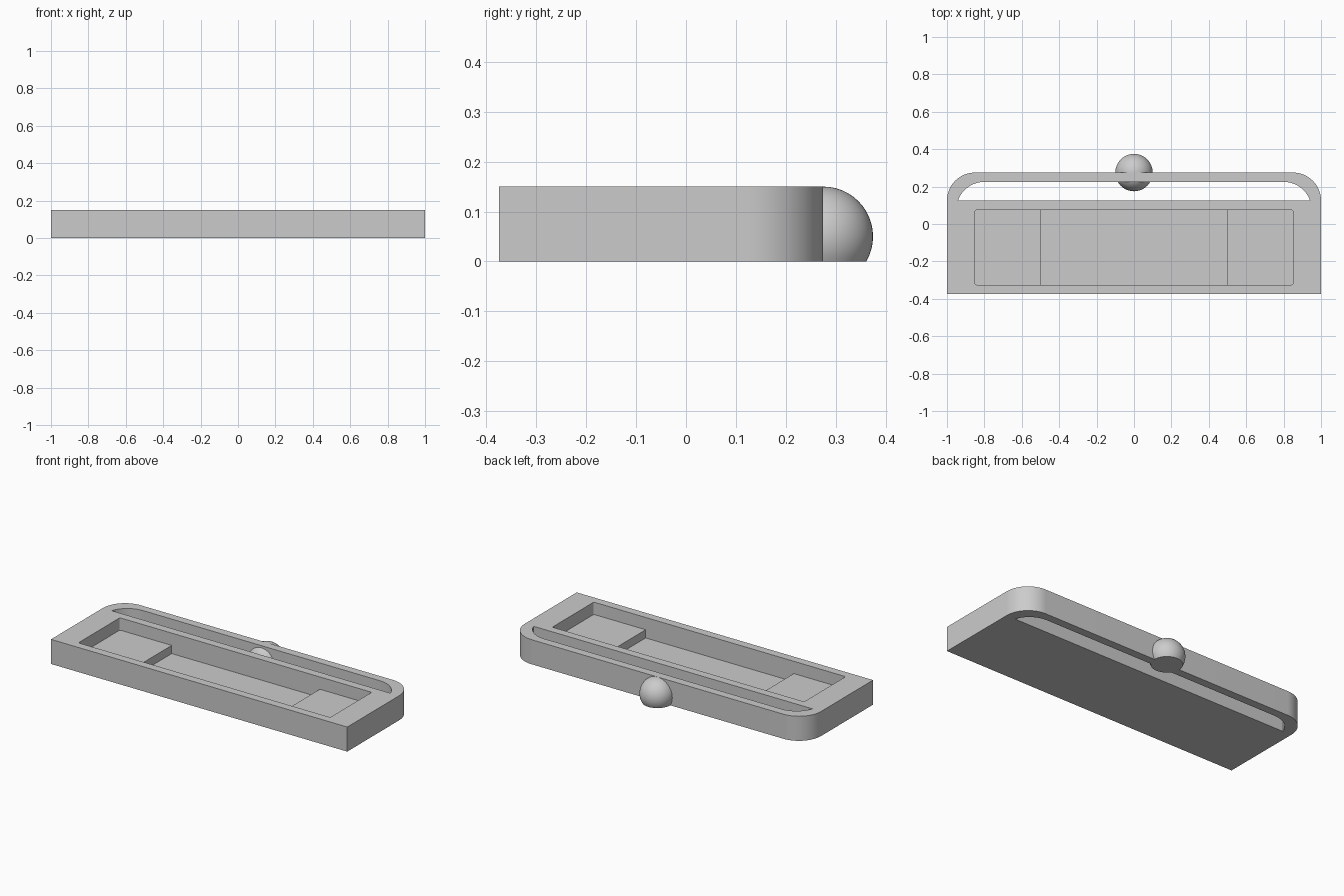
import bpy, bmesh, math

if "Cube" in bpy.data.objects:
    bpy.data.objects.remove(bpy.data.objects["Cube"])

H = 0.15        # body height
BACK = 0.275    # y of the body's back face
FRONT = -0.375  # y of the body's front face

grey = bpy.data.materials.new("plain_grey")
grey.use_nodes = True
colour = (0.6, 0.6, 0.6, 1)
grey.diffuse_color = colour
grey.node_tree.nodes["Principled BSDF"].inputs["Base Color"].default_value = colour


def add_object(name, bm):
    bmesh.ops.recalc_face_normals(bm, faces=bm.faces)
    mesh = bpy.data.meshes.new(name)
    bm.to_mesh(mesh)
    bm.free()
    mesh.materials.append(grey)
    obj = bpy.data.objects.new(name, mesh)
    bpy.context.collection.objects.link(obj)
    return obj


def prism(name, outline, z0, z1):
    """Closed outline raised from z0 to z1."""
    bm = bmesh.new()
    face = bm.faces.new([bm.verts.new((x, y, z0)) for x, y in outline])
    grown = bmesh.ops.extrude_face_region(bm, geom=[face])["geom"]
    top = [v for v in grown if isinstance(v, bmesh.types.BMVert)]
    bmesh.ops.translate(bm, verts=top, vec=(0, 0, z1 - z0))
    return add_object(name, bm)


def arc(cx, cy, r, start, end, steps):
    return [(cx + r * math.cos(start + (end - start) * i / steps),
             cy + r * math.sin(start + (end - start) * i / steps))
            for i in range(steps + 1)]


def round_back(half_width, y_front, y_back, r, steps=20):
    """Square front, rounded back corners; the front may cut into the arcs."""
    cx, cy = half_width - r, y_back - r
    start = math.asin(max(0, y_front - cy) / r)
    right = arc(cx, cy, r, start, math.pi / 2, steps)
    if y_front < cy:
        right.insert(0, (half_width, y_front))
    return right + [(-x, y) for x, y in reversed(right)]


def round_rect(half_width, y0, y1, r, steps=5):
    cx = half_width - r
    corners = [(cx, y0 + r, 3), (cx, y1 - r, 0), (-cx, y1 - r, 1), (-cx, y0 + r, 2)]
    points = []
    for x, y, quarter in corners:
        a = quarter * math.pi / 2
        points += arc(x, y, r, a, a + math.pi / 2, steps)
    return points


def cut(target, cutter):
    mod = target.modifiers.new("cut", 'BOOLEAN')
    mod.operation = 'DIFFERENCE'
    mod.solver = 'EXACT'
    mod.object = cutter
    bpy.context.view_layer.objects.active = target
    bpy.ops.object.modifier_apply(modifier=mod.name)
    bpy.data.objects.remove(cutter)


# Body with a carrying bar behind a long through slot
body = prism("body", round_back(1, FRONT, BACK, 0.15), 0, H)
cut(body, prism("slot_cutter", round_back(0.95, 0.125, 0.225, 0.15), -0.1, H + 0.1))

# Stepped pocket: shallow ends, deeper middle
Y0, Y1 = -0.325, 0.075
cut(body, prism("pocket_cutter", round_rect(0.85, Y0, Y1, 0.01), 0.075, H + 0.1))
well = [(-0.5, Y0), (0.5, Y0), (0.5, Y1), (-0.5, Y1)]
cut(body, prism("well_cutter", well, 0.025, H + 0.05))

# Ball on the bar, flat where it meets the ground
bm = bmesh.new()
bmesh.ops.create_uvsphere(bm, u_segments=48, v_segments=24, radius=0.1)
bmesh.ops.translate(bm, verts=bm.verts, vec=(0, BACK, 0.05))
geom = bm.verts[:] + bm.edges[:] + bm.faces[:]
sliced = bmesh.ops.bisect_plane(bm, geom=geom, plane_co=(0, 0, 0),
                                plane_no=(0, 0, 1), clear_inner=True)
rim = [e for e in sliced["geom_cut"] if isinstance(e, bmesh.types.BMEdge)]
bmesh.ops.contextual_create(bm, geom=rim)
ball = add_object("ball", bm)

# Smooth curves, crisp edges
bpy.ops.object.select_all(action='DESELECT')
for obj in (body, ball):
    obj.select_set(True)
bpy.context.view_layer.objects.active = body
bpy.ops.object.shade_smooth_by_angle(angle=math.radians(30))
